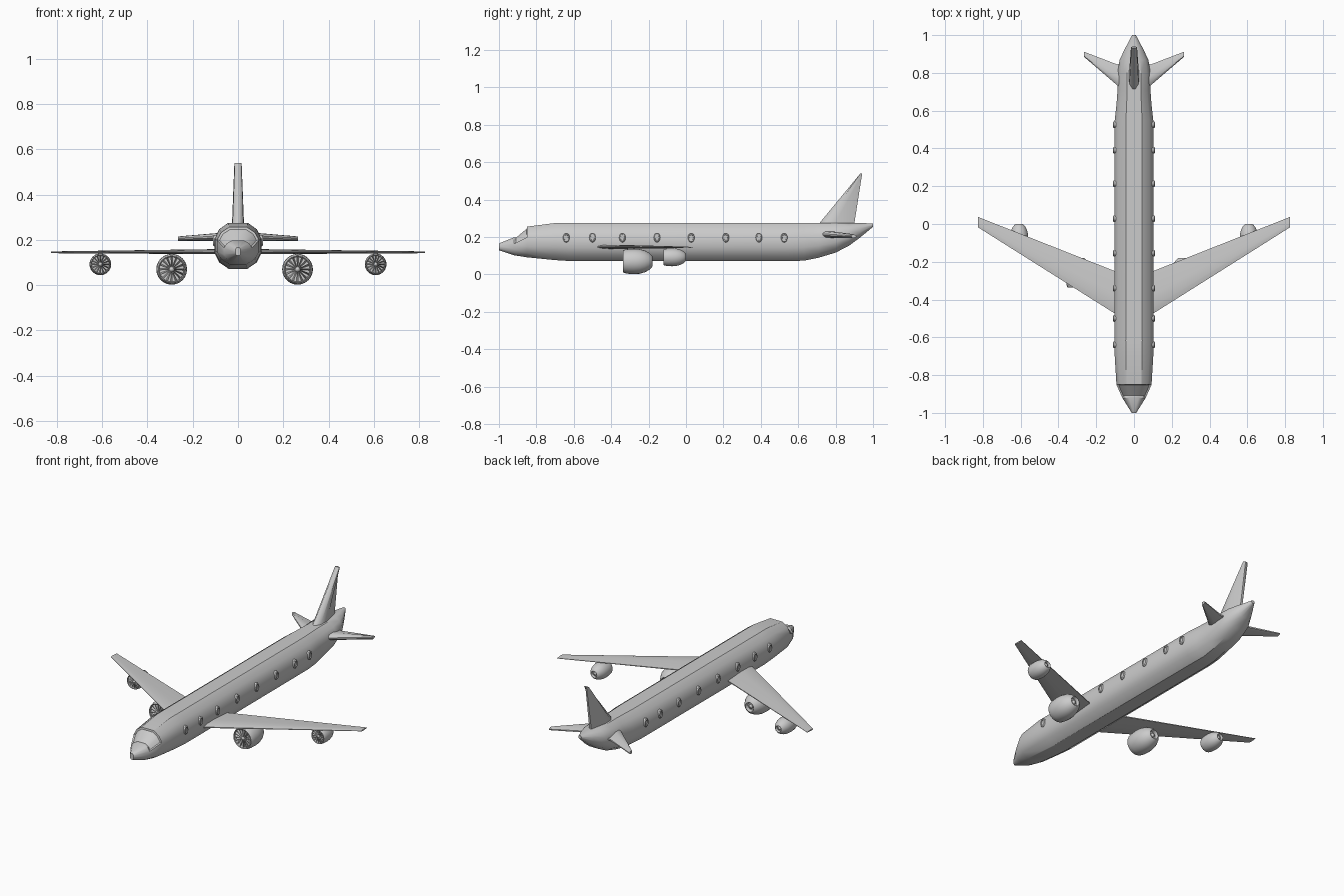
import bpy, bmesh, math
from mathutils import Matrix, Vector

if "Cube" in bpy.data.objects:
    bpy.data.objects.remove(bpy.data.objects["Cube"])


def finish(name, bm, angle=35, mirror=False):
    bmesh.ops.recalc_face_normals(bm, faces=bm.faces)
    me = bpy.data.meshes.new(name)
    bm.to_mesh(me)
    bm.free()
    ob = bpy.data.objects.new(name, me)
    bpy.context.collection.objects.link(ob)
    if mirror:
        ob.modifiers.new("Mirror", 'MIRROR').use_clip = False
    bpy.ops.object.select_all(action='DESELECT')
    ob.select_set(True)
    bpy.context.view_layer.objects.active = ob
    bpy.ops.object.shade_smooth_by_angle(angle=math.radians(angle))
    return ob


def loft(bm, rings, caps=True):
    """Skin closed rings of points; returns the faces of each band."""
    vs = [[bm.verts.new(p) for p in r] for r in rings]
    n = len(rings[0])
    bands = [[bm.faces.new((a[i], a[(i + 1) % n], b[(i + 1) % n], b[i])) for i in range(n)]
             for a, b in zip(vs, vs[1:])]
    if caps:
        bm.faces.new(vs[0])
        bm.faces.new(vs[-1])
    return bands


def lathe(bm, profile, centre, segs=24):
    """Skin (radius, y) rings about the y axis."""
    cx, cy, cz = centre
    rings = []
    for r, y in profile:
        rings.append([(cx + r * math.cos(2 * math.pi * i / segs), cy + y,
                       cz + r * math.sin(2 * math.pi * i / segs)) for i in range(segs)])
    loft(bm, rings)


# Fuselage: y, half width, bottom, top
stations = [(-1.0, .012, .13, .166), (-.92, .062, .103, .198), (-.85, .093, .092, .256),
            (-.70, .102, .077, .275), (-.62, .104, .072, .275), (.55, .102, .072, .275),
            (.63, .093, .074, .275), (.71, .087, .090, .275), (.80, .087, .117, .275),
            (.87, .076, .153, .275), (.93, .047, .197, .275), (1.0, .010, .255, .273)]
half = [(.42, 1), (.80, .72), (1, .30), (1, -.30), (.80, -.72), (.40, -1)]
section = half + [(-x, z) for x, z in reversed(half)]
bm = bmesh.new()
bands = loft(bm, [[(x * w, y, (lo + hi) / 2 + z * (hi - lo) / 2) for x, z in section]
                  for y, w, lo, hi in stations])
bmesh.ops.recalc_face_normals(bm, faces=bm.faces)
# recessed windshield
bmesh.ops.inset_region(bm, faces=[bands[1][i] for i in (9, 10, 11, 0, 1)],
                       thickness=.008, depth=-.008)
finish("fuselage", bm, 32)


# Wings and tail surfaces: each station is root-to-tip (span, front y, back y, z, half thickness)
def surface(name, stations, upright=False):
    foil = [(0, .25), (.15, .9), (.45, 1), (1, .25), (1, -.25), (.45, -1), (.15, -.9), (0, -.25)]
    rings = []
    for s, y0, y1, z, t in stations:
        ring = []
        for c, h in foil:
            y = y0 + c * (y1 - y0)
            ring.append((h * t, y, s) if upright else (s, y, z + h * t))
        rings.append(ring)
    bm = bmesh.new()
    loft(bm, rings)
    finish(name, bm, 40, mirror=not upright)


surface("wings", [(.05, -.505, -.265, .148, .013), (.10, -.475, -.25, .148, .011),
                  (.825, -.018, .037, .145, .004)])
surface("tailplanes", [(.03, .68, .86, .216, .020), (.09, .735, .845, .213, .017),
                       (.265, .885, .912, .205, .010)])
surface("tail_fin", [(.23, .68, .895, 0, .034), (.285, .722, .902, 0, .026),
                     (.54, .932, .942, 0, .016)], upright=True)


# Engines: nacelle, fan blades, spinner and exhaust
def engine(name, x, y, z, R, L):
    bm = bmesh.new()
    shell = [(0.05, .16), (.80, .16), (.80, .02), (.86, 0), (.92, .05), (.98, .2), (1, .38),
             (.97, .56), (.86, .74), (.66, .90), (.46, .99), (.40, 1), (.36, .98), (.34, .88), (.05, .88)]
    lathe(bm, [(r * R, (t - .5) * L) for r, t in shell], (x, y, z))
    finish(name + "_nacelle", bm, 40)

    bm = bmesh.new()
    count = 16
    for i in range(count):
        a = 2 * math.pi * i / count
        turn = Matrix.Rotation(a, 3, 'Y')
        lo, hi = .15 * R, .82 * R
        rings = []
        for r, w in ((lo, .025 * R), (hi, .055 * R)):
            rings.append([turn @ Vector((dx * w, dy * L, r)) + Vector((x, y, z))
                          for dx, dy in ((-1.3, -.46), (-.5, -.46), (1.3, -.34), (.5, -.34))])
        loft(bm, rings)
    finish(name + "_fan_blades", bm, 30)

    bm = bmesh.new()
    lathe(bm, [(r * R, (t - .5) * L) for r, t in
               ((.02, .01), (.12, .03), (.2, .08), (.2, .17))], (x, y, z), 16)
    lathe(bm, [(r * R, (t - .5) * L) for r, t in
               ((.2, .87), (.18, .93), (.02, .99))], (x, y, z), 16)
    finish(name + "_hub", bm, 40)


engine("left_inner_engine", -.293, -.258, .070, .068, .156)
engine("right_inner_engine", .263, -.258, .070, .068, .156)
for side, sx in (("left", -1), ("right", 1)):
    engine(side + "_outer_engine", sx * .608, -.060, .092, .048, .118)


# Cabin windows: oval frames with a recessed pane, mirrored to both sides
for k, y in enumerate((-.64, -.5, -.34, -.155, .028, .213, .39, .525)):
    bm = bmesh.new()
    rings = []
    for scale, x in ((1, .094), (1, .106), (.85, .110), (.62, .110), (.58, .1055)):
        rings.append([(x, y + .0175 * scale * math.cos(math.pi * i / 8),
                       .197 + .0255 * scale * math.sin(math.pi * i / 8)) for i in range(16)])
    loft(bm, rings)
    finish(f"cabin_window_{k + 1}", bm, 35, mirror=True)
